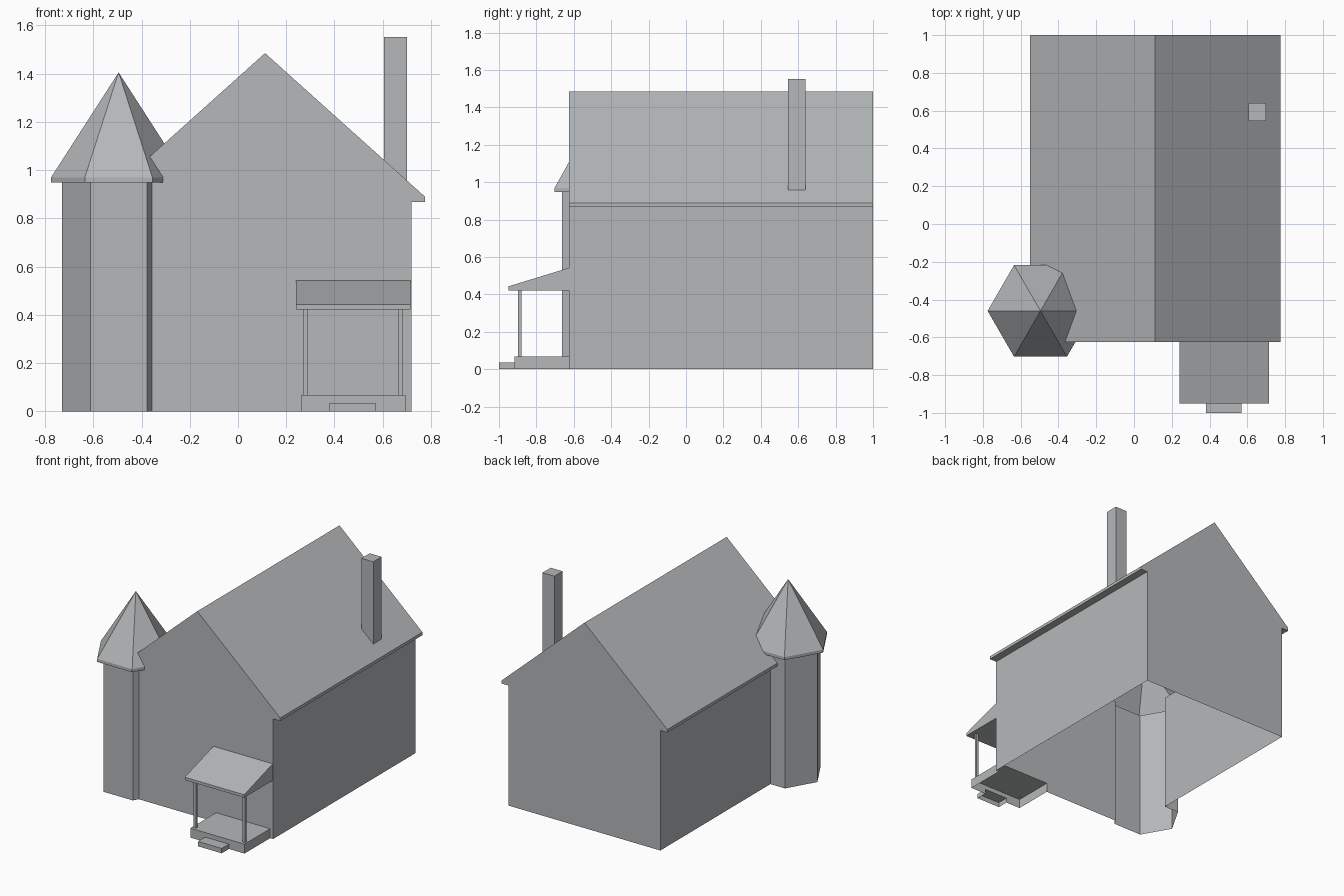
import bpy, bmesh, math
from mathutils import Vector

cube = bpy.data.objects.get("Cube")
if cube:
    bpy.data.objects.remove(cube, do_unlink=True)

COLOUR = (0.46, 0.475, 0.485, 1)
grey = bpy.data.materials.new("stone grey")
grey.use_nodes = True
grey.diffuse_color = COLOUR
grey.node_tree.nodes["Principled BSDF"].inputs["Base Color"].default_value = COLOUR


def finish(name, bm):
    bmesh.ops.recalc_face_normals(bm, faces=bm.faces[:])
    mesh = bpy.data.meshes.new(name)
    bm.to_mesh(mesh)
    bm.free()
    mesh.materials.append(grey)
    obj = bpy.data.objects.new(name, mesh)
    bpy.context.scene.collection.objects.link(obj)
    return obj


def extrude(name, points, step):
    """Solid made by sweeping a flat outline along a vector."""
    bm = bmesh.new()
    face = bm.faces.new([bm.verts.new(p) for p in points])
    swept = bmesh.ops.extrude_face_region(bm, geom=[face], use_keep_orig=True)["geom"]
    moved = [g for g in swept if isinstance(g, bmesh.types.BMVert)]
    bmesh.ops.translate(bm, verts=moved, vec=Vector(step))
    return finish(name, bm)


def box(name, x0, x1, y0, y1, z0, z1):
    corners = [(x0, y0, z0), (x1, y0, z0), (x1, y1, z0), (x0, y1, z0)]
    return extrude(name, corners, (0, 0, z1 - z0))


def spire(name, x, y, rings, tip, sides=6):
    """Stacked polygon rings closed by a point."""
    bm = bmesh.new()
    loops = []
    for r, z in rings:
        angles = [math.tau * i / sides for i in range(sides)]
        loops.append([bm.verts.new((x + r * math.cos(a), y + r * math.sin(a), z)) for a in angles])
    top = bm.verts.new((x, y, tip))
    bm.faces.new(loops[0])
    for i in range(sides):
        j = (i + 1) % sides
        for low, high in zip(loops, loops[1:]):
            bm.faces.new((low[i], low[j], high[j], high[i]))
        bm.faces.new((loops[-1][i], loops[-1][j], top))
    return finish(name, bm)


# Main house: gable outline with small overhanging eaves
MID, FRONT, BACK = 0.112, -0.625, 1.0
half = [(0.607, -0.05), (0.607, 0.868), (0.663, 0.868), (0.663, 0.89)]
outline = [(MID + w, z) for w, z in half] + [(MID, 1.485)]
outline += [(MID - w, z) for w, z in reversed(half)]
house = extrude("house_shell", [(x, FRONT, z) for x, z in outline], (0, BACK - FRONT, 0))

# Corner tower with pointed roof, and chimney
parts = [
    spire("tower", -0.495, -0.46,
          [(0.234, -0.1), (0.234, 0.948), (0.28, 0.948), (0.28, 0.97)], 1.405),
    box("chimney", 0.605, 0.7, 0.546, 0.64, 0.8, 1.552),
]

# Porch: floor, step, lean-to roof and two posts, each sunk into its neighbour
INSIDE = FRONT + 0.025
parts.append(box("porch_floor", 0.262, 0.695, -0.918, INSIDE, -0.04, 0.068))
parts.append(box("porch_step", 0.38, 0.57, -1.0, -0.9, -0.03, 0.035))
lean = [(-0.95, 0.422), (-0.95, 0.443), (INSIDE, 0.55), (INSIDE, 0.422)]
parts.append(extrude("porch_roof", [(0.24, y, z) for y, z in lean], (0.475, 0, 0)))
for side, x in (("right", 0.281), ("left", 0.673)):
    parts.append(box("porch_post_" + side, x - 0.01, x + 0.01, -0.897, -0.88, 0.05, 0.43))

# Merge everything into one hollow shell
for part in parts:
    mod = house.modifiers.new(part.name, 'BOOLEAN')
    mod.operation, mod.solver, mod.object = 'UNION', 'EXACT', part
bpy.context.view_layer.update()
graph = bpy.context.evaluated_depsgraph_get()
merged = bpy.data.meshes.new_from_object(house.evaluated_get(graph))
house.modifiers.clear()
house.data = merged
for part in parts:
    bpy.data.objects.remove(part, do_unlink=True)

# Open underside at ground level
bm = bmesh.new()
bm.from_mesh(merged)
bmesh.ops.bisect_plane(bm, geom=bm.verts[:] + bm.edges[:] + bm.faces[:],
                       plane_co=(0, 0, 0), plane_no=(0, 0, 1), clear_inner=True)
bm.to_mesh(merged)
bm.free()
